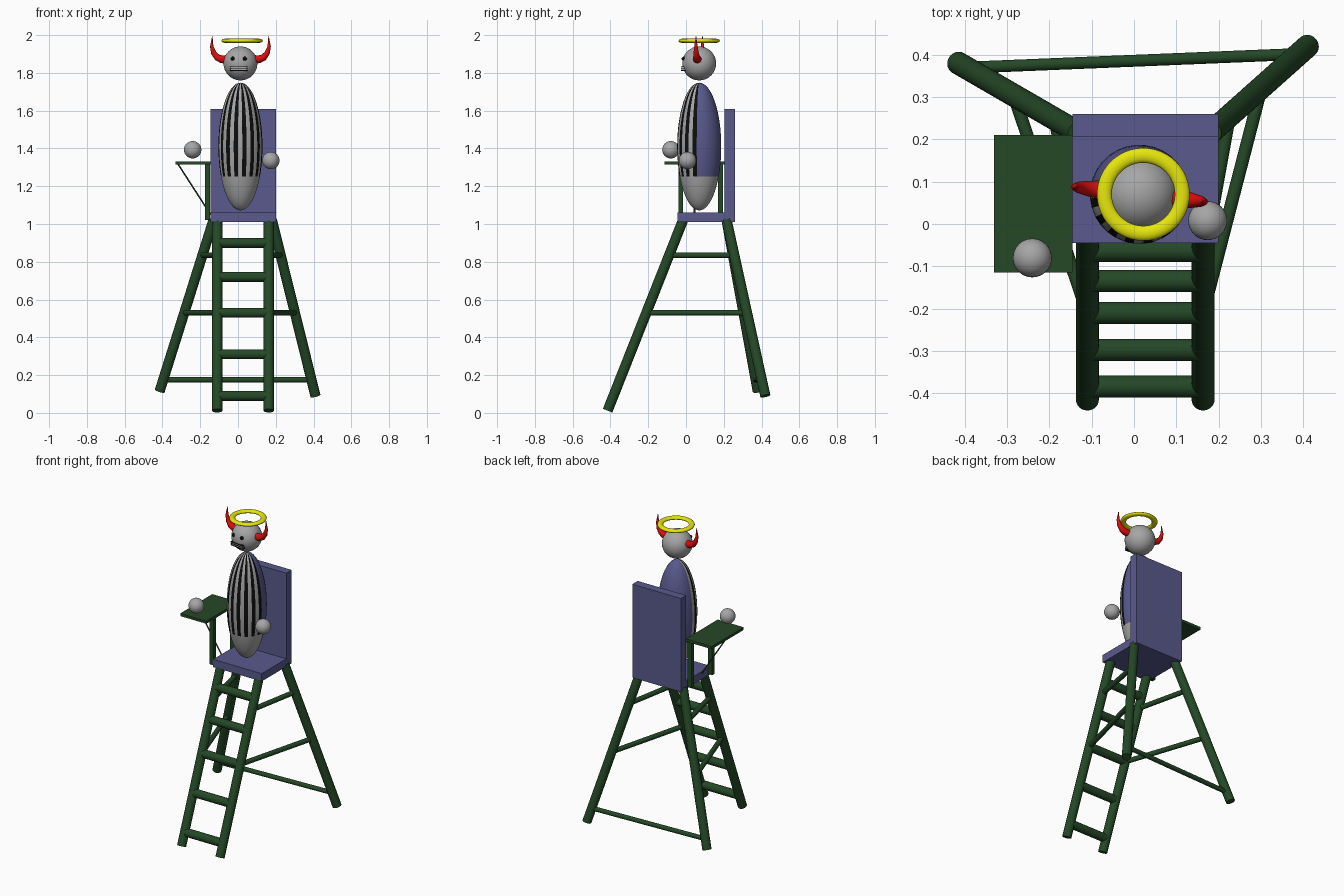
import bpy, bmesh, math
from mathutils import Matrix, Vector

cube = bpy.data.objects.get("Cube")
if cube:
    bpy.data.objects.remove(cube, do_unlink=True)


def material(name, rgb):
    m = bpy.data.materials.new(name)
    m.use_nodes = True
    m.diffuse_color = (*rgb, 1)
    m.node_tree.nodes["Principled BSDF"].inputs["Base Color"].default_value = (*rgb, 1)
    return m


GREEN = material("dark_green", (0.018, 0.065, 0.02))
BLUE = material("slate_blue", (0.1, 0.1, 0.27))
GREY = material("grey", (0.38, 0.38, 0.38))
BLACK = material("black", (0.004, 0.004, 0.004))
YELLOW = material("yellow", (0.8, 0.8, 0.004))
RED = material("red", (0.7, 0.004, 0.004))

# The figure is turned slightly about its own axis
TURN = Matrix.Rotation(math.radians(-6.5), 4, "Z")
BODY = Matrix.Translation((0.013, 0.07, 1.41)) @ TURN
HEAD = Matrix.Translation((0.013, 0.07, 1.85)) @ TURN


def finish(name, bm, mats, matrix=None, smooth=True):
    bmesh.ops.recalc_face_normals(bm, faces=bm.faces)
    me = bpy.data.meshes.new(name)
    bm.to_mesh(me)
    bm.free()
    for m in mats:
        me.materials.append(m)
    ob = bpy.data.objects.new(name, me)
    bpy.context.collection.objects.link(ob)
    if matrix:
        ob.matrix_world = matrix
    if smooth:
        bpy.ops.object.select_all(action="DESELECT")
        ob.select_set(True)
        bpy.context.view_layer.objects.active = ob
        bpy.ops.object.shade_smooth_by_angle(angle=math.radians(40))
    return ob


def box(name, lo, hi, mat, matrix=None):
    lo, hi = Vector(lo), Vector(hi)
    bm = bmesh.new()
    bmesh.ops.create_cube(bm, size=1, matrix=Matrix.Translation((lo + hi) / 2)
                          @ Matrix.Diagonal((*(hi - lo), 1)))
    return finish(name, bm, [mat], matrix, smooth=False)


def rod(name, a, b, radius, mat=GREEN, sides=32):
    a, b = Vector(a), Vector(b)
    d = b - a
    bm = bmesh.new()
    bmesh.ops.create_cone(bm, cap_ends=True, segments=sides, radius1=radius, radius2=radius,
                          depth=d.length, matrix=Matrix.Translation((a + b) / 2)
                          @ d.to_track_quat("Z", "Y").to_matrix().to_4x4())
    return finish(name, bm, [mat])


def ball(name, centre, radius, mat, matrix=None):
    bm = bmesh.new()
    bmesh.ops.create_uvsphere(bm, u_segments=32, v_segments=16, radius=radius,
                              matrix=Matrix.Translation(centre))
    return finish(name, bm, [mat], matrix)


# Chair
box("seat", (-0.145, -0.045, 1.01), (0.2, 0.26, 1.06), BLUE)
box("backrest", (-0.145, 0.205, 1.06), (0.2, 0.26, 1.61), BLUE)

# Legs, as foot and top points for each side
front_legs = {"right": (Vector((-0.11, -0.415, 0.012)), Vector((-0.11, -0.012, 1.03))),
              "left": (Vector((0.163, -0.415, 0.012)), Vector((0.163, -0.012, 1.03)))}
back_legs = {"right": (Vector((-0.415, 0.38, 0.115)), Vector((-0.13, 0.215, 1.02))),
             "left": (Vector((0.41, 0.42, 0.09)), Vector((0.18, 0.215, 1.02)))}


def at_height(leg, z):
    foot, top = leg
    return foot.lerp(top, (z - foot.z) / (top.z - foot.z))


for side in ("right", "left"):
    rod(side + "_front_leg", *front_legs[side], 0.027)
    rod(side + "_back_leg", *back_legs[side], 0.027)
    for i, z in enumerate((0.53, 0.835)):
        rod(f"{side}_brace_{i + 1}", at_height(front_legs[side], z),
            at_height(back_legs[side], z), 0.015)
rod("rear_brace", at_height(back_legs["right"], 0.175),
    at_height(back_legs["left"], 0.175), 0.014)

# Ladder rungs
for i, z in enumerate((0.09, 0.31, 0.53, 0.72, 0.9)):
    rod(f"rung_{i + 1}", at_height(front_legs["right"], z),
        at_height(front_legs["left"], z), 0.026)

# Side tray with two posts and a thin strut
box("tray", (-0.33, -0.115, 1.315), (-0.145, 0.21, 1.332), GREEN)
for name, y in (("front", -0.028), ("rear", 0.182)):
    box(f"tray_{name}_post", (-0.175, y - 0.013, 1.02), (-0.147, y + 0.013, 1.32), GREEN)
rod("tray_strut", (-0.145, 0.045, 1.05), (-0.318, 0.045, 1.318), 0.004, sides=12)

# Body: grey base, striped front, plain back
bm = bmesh.new()
bmesh.ops.create_uvsphere(bm, u_segments=32, v_segments=32, radius=1,
                          matrix=Matrix.Diagonal((0.117, 0.117, 0.338, 1)))
for f in bm.faces:
    c = f.calc_center_median()
    angle = math.atan2(c.x, -c.y)
    if c.z < -0.16:
        f.material_index = 0
    elif abs(angle) > math.pi / 2:
        f.material_index = 2
    else:
        f.material_index = math.floor(angle / (math.pi / 16)) % 2
finish("body", bm, [GREY, BLACK, BLUE], BODY)

# Hands
ball("right_hand", (-0.24, -0.08, 1.393), 0.046, GREY)
ball("left_hand", (0.174, 0.008, 1.336), 0.046, GREY)

# Head and face
ball("head", (0, 0, 0), 0.09, GREY, HEAD)
for side, s in (("right", -1), ("left", 1)):
    ball(side + "_eye", (0.032 * s, -0.079, 0.025), 0.011, BLACK, HEAD)
box("mouth", (-0.044, -0.089, -0.038), (0.044, -0.06, -0.018), GREY, HEAD)
for i, z in enumerate((-0.038, -0.028, -0.018)):
    box(f"mouth_line_{i + 1}", (-0.046, -0.091, z - 0.002), (0.046, -0.06, z + 0.002),
        BLACK, HEAD)


# Horns: tapered rings swept along a bent path
def horn(name, s):
    path = [(0.07, 0.022, 0.022), (0.1, 0.022, 0.021), (0.124, 0.032, 0.018),
            (0.143, 0.056, 0.014), (0.153, 0.09, 0.009), (0.15, 0.145, 0.001)]
    pts = [Vector((x * s, 0, z)) for x, z, r in path]
    bm = bmesh.new()
    rings = []
    for i, p in enumerate(pts):
        d = (pts[min(i + 1, len(pts) - 1)] - pts[max(i - 1, 0)]).normalized()
        side = Vector((0, 1, 0))
        up = d.cross(side)
        r = path[i][2]
        rings.append([bm.verts.new(p + r * (side * math.cos(t) + up * math.sin(t)))
                      for t in (k * math.tau / 16 for k in range(16))])
    for a, b in zip(rings, rings[1:]):
        for k in range(16):
            n = (k + 1) % 16
            bm.faces.new((a[k], a[n], b[n], b[k]))
    bm.faces.new(rings[0])
    bm.faces.new(rings[-1])
    finish(name, bm, [RED], HEAD)


horn("right_horn", -1)
horn("left_horn", 1)

# Halo
bpy.ops.mesh.primitive_torus_add(major_segments=48, minor_segments=12, major_radius=0.092,
                                 minor_radius=0.0175, location=(0.022, 0.07, 1.97))
halo = bpy.context.object
halo.name = "halo"
halo.scale.z = 0.62
halo.data.materials.append(YELLOW)
bpy.ops.object.shade_smooth_by_angle(angle=math.radians(40))
